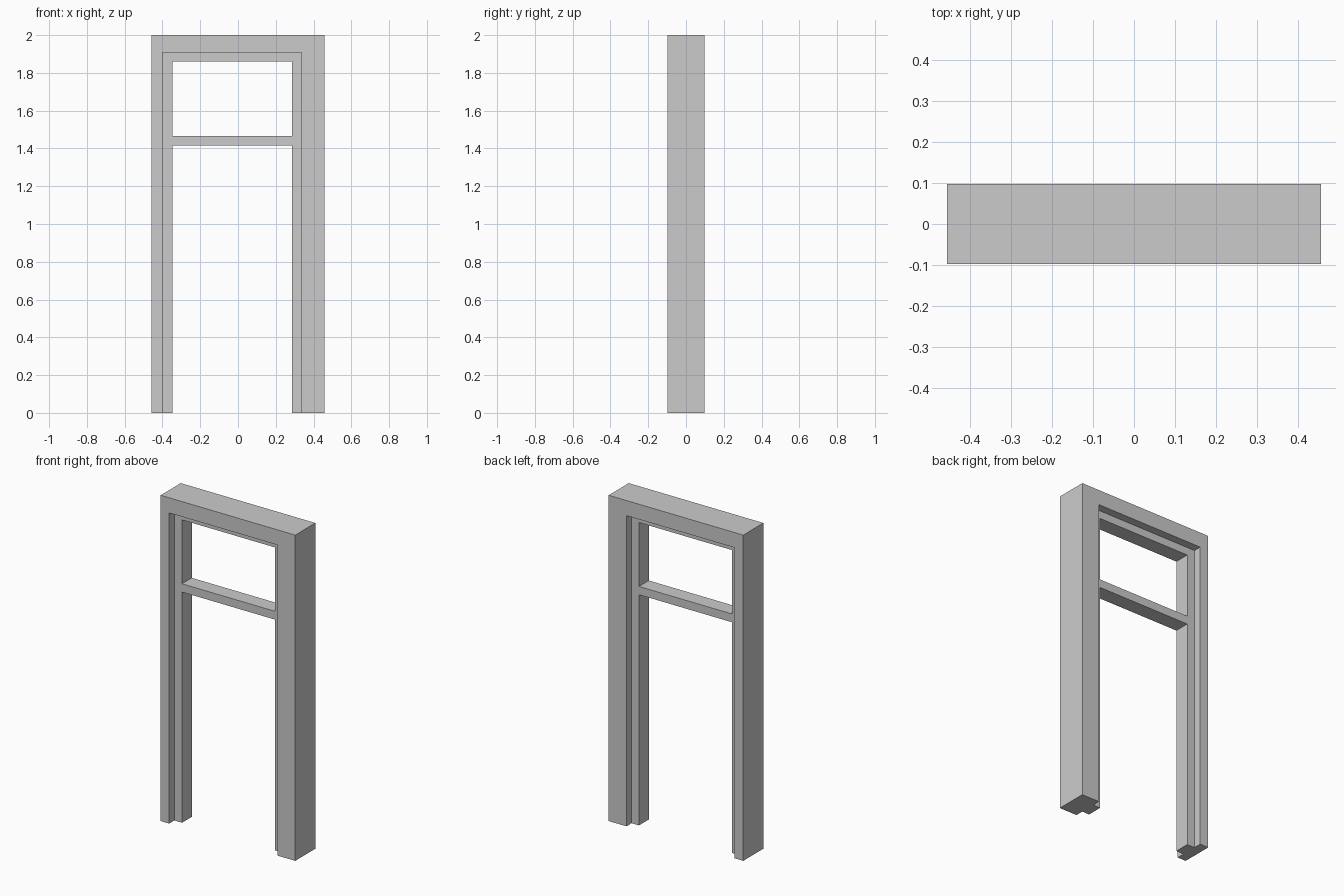
import bpy

if "Cube" in bpy.data.objects:
    bpy.data.objects.remove(bpy.data.objects["Cube"])

def box(name, x0, x1, y0, y1, z0, z1):
    bpy.ops.mesh.primitive_cube_add(size=1, location=((x0 + x1) / 2, (y0 + y1) / 2, (z0 + z1) / 2))
    ob = bpy.context.object
    ob.name = name
    ob.scale = (x1 - x0, y1 - y0, z1 - z0)
    bpy.ops.object.transform_apply(location=True, rotation=False, scale=True)
    return ob

W, D = 0.457, 0.0975          # half width and half depth
STOP = 0.0475                 # half depth of the door stop
frame = box("door_frame", -W, W, -D, D, 0, 2)

# Rebates on front and back, then the doorway and the transom window
cutters = [
    box("front_rebate_cutter", -0.399, 0.336, -0.3, -STOP, -0.2, 1.907),
    box("back_rebate_cutter", -0.399, 0.336, STOP, 0.3, -0.2, 1.907),
    box("doorway_cutter", -0.347, 0.286, -0.4, 0.4, -0.3, 1.416),
    box("transom_window_cutter", -0.347, 0.286, -0.4, 0.4, 1.467, 1.859),
]
for cutter in cutters:
    cutter.hide_render = True
    mod = frame.modifiers.new(cutter.name, 'BOOLEAN')
    mod.operation = 'DIFFERENCE'
    mod.solver = 'EXACT'
    mod.object = cutter
    bpy.context.view_layer.objects.active = frame
    bpy.ops.object.modifier_apply(modifier=mod.name)
    bpy.data.objects.remove(cutter)
